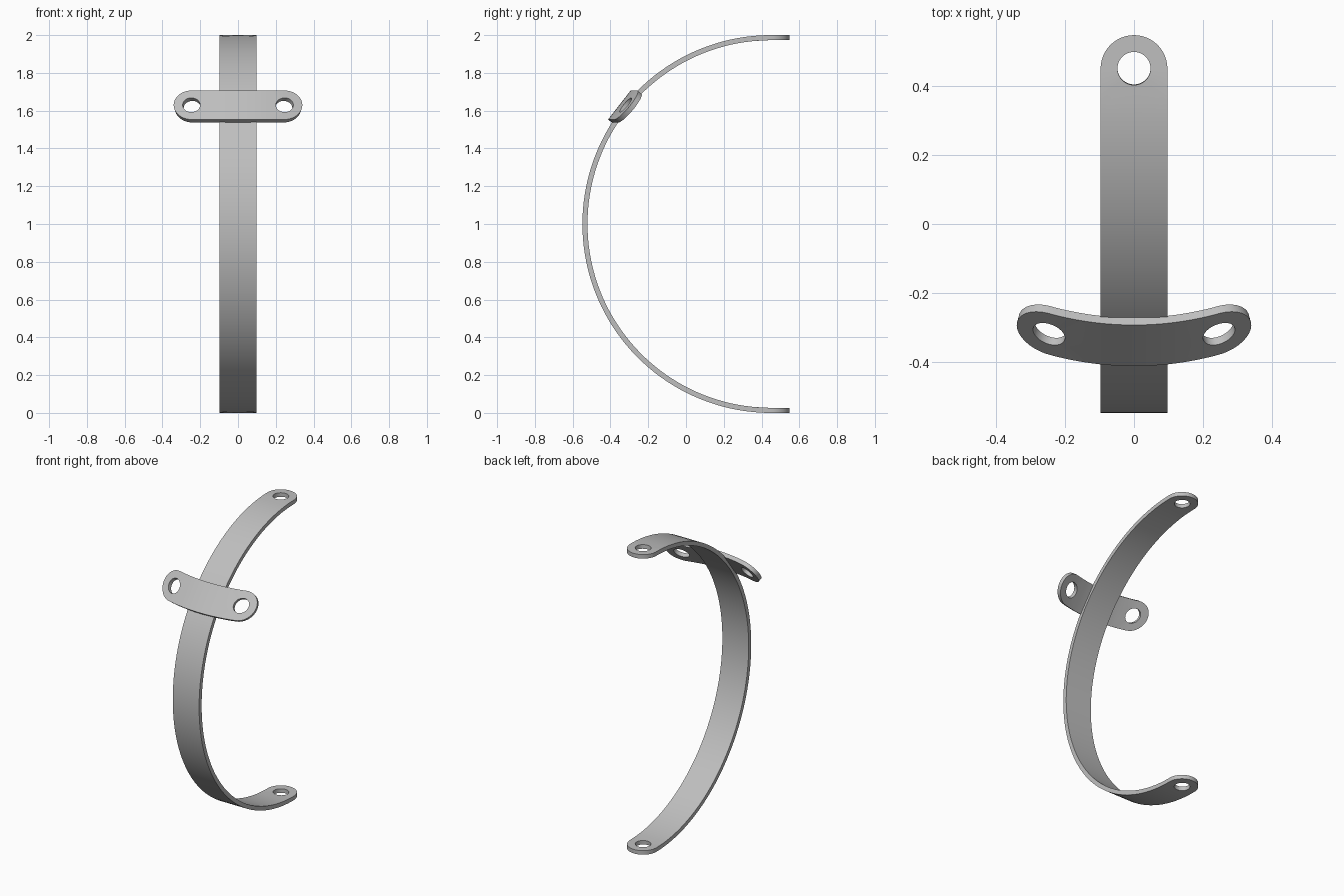
import bpy, bmesh
from math import pi, sin, cos, tan, radians
from mathutils import Vector

cube = bpy.data.objects.get("Cube")
if cube:
    bpy.data.objects.remove(cube, do_unlink=True)

HALF_WIDTH = 0.097
HOLE = 0.048
THICK = 0.027
STEP = 7.5  # degrees between points round a hole

steel = bpy.data.materials.new("grey_steel")
steel.use_nodes = True
grey = (0.52, 0.52, 0.52, 1)
steel.diffuse_color = grey
steel.node_tree.nodes["Principled BSDF"].inputs["Base Color"].default_value = grey


def outline(a):
    """Tab outline: round at the tip, square where it joins the strip."""
    c, s = cos(a), sin(a)
    r = HALF_WIDTH if c >= 0 else HALF_WIDTH / max(abs(c), abs(s))
    return r * c, r * s


def strap(name, reach, rows, bend):
    """Flat strap with a drilled round tab at each end, bent by bend(u, v)."""
    bm = bmesh.new()

    def quad(points):
        bm.faces.new([bm.verts.new((u, v, 0)) for u, v in points])

    # Drilled tabs at both ends
    angles = [radians(STEP * i) for i in range(int(360 / STEP) + 1)]
    for side in (1, -1):
        for a, b in zip(angles, angles[1:]):
            ring = [(HOLE * cos(a), HOLE * sin(a)), outline(a),
                    outline(b), (HOLE * cos(b), HOLE * sin(b))]
            quad([(side * (reach + u), side * v) for u, v in ring])

    # Strip between the tabs
    half = reach - HALF_WIDTH
    us = [half * (2 * i / rows - 1) for i in range(rows + 1)]
    vs = [HALF_WIDTH * tan(radians(STEP * k)) for k in range(-6, 7)]
    for u0, u1 in zip(us, us[1:]):
        for v0, v1 in zip(vs, vs[1:]):
            quad([(u0, v0), (u1, v0), (u1, v1), (u0, v1)])
    bmesh.ops.remove_doubles(bm, verts=bm.verts, dist=0.00002)

    # Bend into shape
    for vert in bm.verts:
        vert.co = bend(vert.co.x, vert.co.y)
    mesh = bpy.data.meshes.new(name)
    bm.to_mesh(mesh)
    bm.free()
    mesh.materials.append(steel)
    obj = bpy.data.objects.new(name, mesh)
    bpy.context.collection.objects.link(obj)

    # Sheet thickness and shading
    bpy.ops.object.select_all(action="DESELECT")
    obj.select_set(True)
    bpy.context.view_layer.objects.active = obj
    solid = obj.modifiers.new("thickness", "SOLIDIFY")
    solid.thickness = THICK
    solid.offset = -1
    bpy.ops.object.modifier_apply(modifier=solid.name)
    bpy.ops.object.shade_smooth_by_angle(angle=radians(35))
    return obj


def arc(s, radius, limit):
    """Distance along and depth of an arc that runs on straight past limit."""
    t = max(-limit, min(limit, s)) / radius
    extra = s - t * radius
    return (radius * sin(t) + extra * cos(t),
            radius * (1 - cos(t)) + extra * sin(t))


# Half-circle band with flat tabs
def bend_band(u, v):
    along, depth = arc(u, 1.0, pi / 2)
    return Vector((-v, depth - 0.5485, 1 + along))


# Tilted cross plate, gently curved towards the back
def bend_plate(u, v):
    along, depth = arc(u, 0.93, 0.25)
    return Vector((along, -0.353 + depth + 0.615 * v, 1.63 + 0.788 * v))


strap("curved_band", pi / 2, 72, bend_band)
strap("cross_plate", 0.25, 12, bend_plate)
